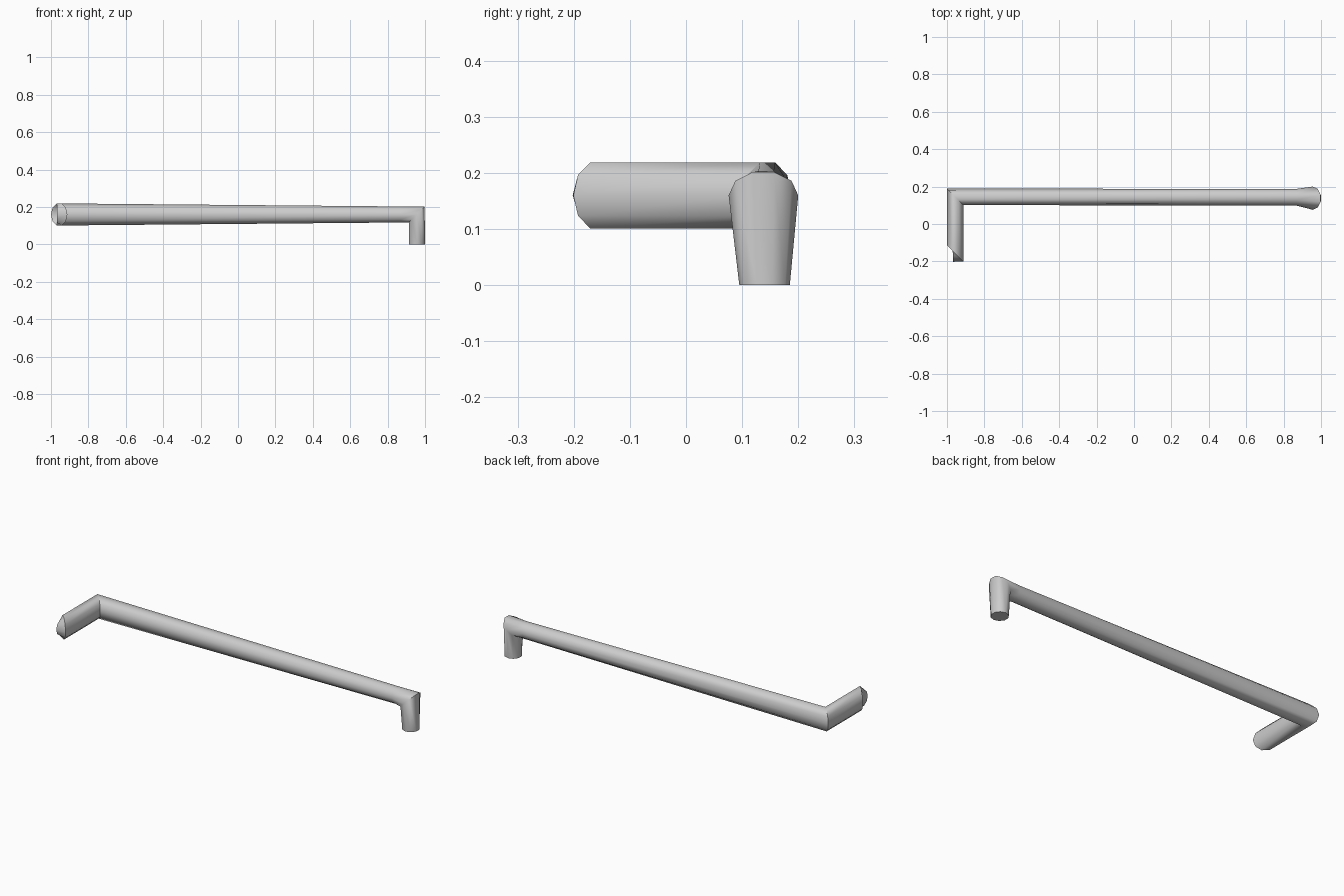
import bpy, bmesh, math
from mathutils import Vector

if "Cube" in bpy.data.objects:
    bpy.data.objects.remove(bpy.data.objects["Cube"])

N = 10            # sides of the tube
D = math.sqrt(0.5)
Z = (0, 0, 1)
Y = (0, -1, 0)

# rings along the bent tube: centre, radius, two axes of the ring plane
rings = [
    ((-0.968, -0.157, 0.16), 0.045, Y, Z),             # skewed end cap
    ((-0.956, -0.157, 0.16), 0.062, (D, -D, 0), Z),    # short arm end
    ((-0.956, 0.145, 0.16), 0.062, (D, -D, 0), Z),     # left corner
    ((0.87, 0.143, 0.16), 0.045, Y, Z),                # bar before the leg
    ((0.956, 0.138, 0.16), 0.062, Y, (D, 0, D)),       # right corner
    ((0.957, 0.14, 0.0), 0.045, Y, (1, 0, 0)),         # foot
]

bm = bmesh.new()
loops = []
for centre, r, u, v in rings:
    c, u, v = Vector(centre), Vector(u), Vector(v)
    loops.append([bm.verts.new(c + r * (u * math.cos(a) + v * math.sin(a)))
                  for a in (2 * math.pi * i / N for i in range(N))])

# skin between neighbouring rings, then cap both ends
for a, b in zip(loops, loops[1:]):
    for i in range(N):
        j = (i + 1) % N
        bm.faces.new((a[i], a[j], b[j], b[i]))
bm.faces.new(loops[0][::-1])
bm.faces.new(loops[-1])
bmesh.ops.recalc_face_normals(bm, faces=bm.faces)

mesh = bpy.data.meshes.new("bent_pipe")
bm.to_mesh(mesh)
bm.free()
pipe = bpy.data.objects.new("bent_pipe", mesh)
bpy.context.collection.objects.link(pipe)

grey = bpy.data.materials.new("light_grey")
grey.diffuse_color = (0.6, 0.6, 0.6, 1)
grey.use_nodes = True
grey.node_tree.nodes["Principled BSDF"].inputs["Base Color"].default_value = grey.diffuse_color
mesh.materials.append(grey)

bpy.context.view_layer.objects.active = pipe
pipe.select_set(True)
bpy.ops.object.shade_smooth_by_angle(angle=math.radians(50))
